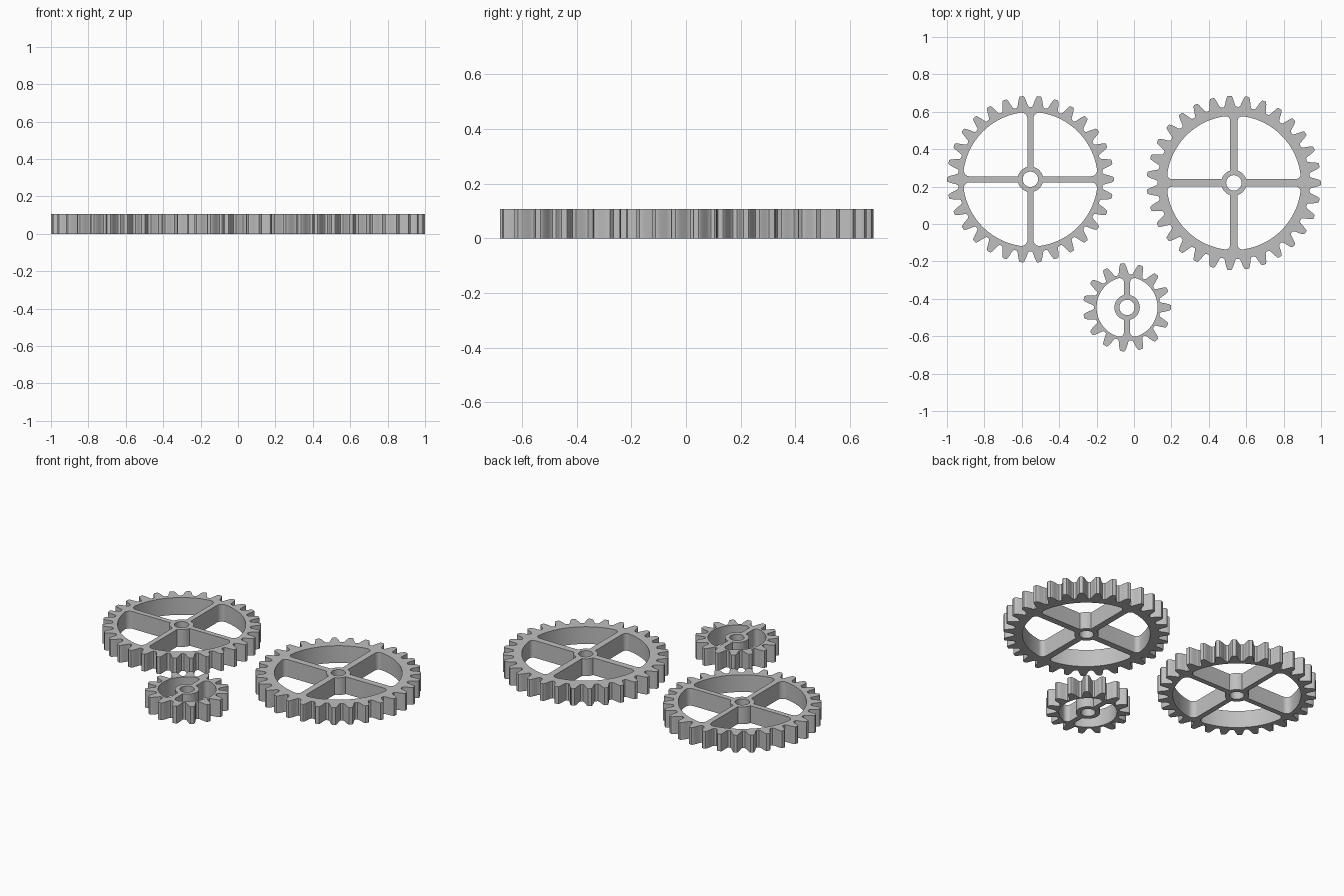
import bpy, math
from math import pi, cos, sin, sqrt

if "Cube" in bpy.data.objects:
    bpy.data.objects.remove(bpy.data.objects["Cube"])

HEIGHT = 0.107
MODULE = 0.0279
# Half a tooth: depth below the tip (in modules), half-width (fraction of pitch)
TOOTH = [(0, .10), (.12, .14), (.5, .19), (1, .245), (1.5, .295), (1.9, .345), (2.1, .41)]

steel = bpy.data.materials.new("grey_metal")
steel.diffuse_color = (0.52, 0.52, 0.52, 1)
steel.use_nodes = True
steel.node_tree.nodes["Principled BSDF"].inputs["Base Color"].default_value = steel.diffuse_color


def polar(r, a):
    return (r * cos(a), r * sin(a))


def arc(r, a0, a1, n, c=(0, 0)):
    return [(c[0] + r * cos(a0 + (a1 - a0) * i / n),
             c[1] + r * sin(a0 + (a1 - a0) * i / n)) for i in range(n + 1)]


def rotate(points, a):
    return [(x * cos(a) - y * sin(a), x * sin(a) + y * cos(a)) for x, y in points]


def toothed_outline(teeth, tip):
    pitch = 2 * pi / teeth
    half = [(tip - d * MODULE, f * pitch) for d, f in TOOTH]
    tooth = [(r, -a) for r, a in reversed(half)] + half
    return [polar(r, a + i * pitch) for i in range(teeth) for r, a in tooth]


def window(spokes, rim, hub, w, fillet):
    # Half the opening, starting beside a spoke on the x axis, then mirrored
    mid = pi / spokes
    cy = w + fillet
    cx = sqrt((rim - fillet) ** 2 - cy ** 2)
    ca = math.atan2(cy, cx)
    ha = math.asin(w / hub)
    half = arc(hub, mid, ha, 10)
    half += arc(fillet, -pi / 2, ca, 8, (cx, cy))
    half += arc(rim, ca, mid, 16)[1:]
    mirrored = [(x * cos(2 * mid) + y * sin(2 * mid), x * sin(2 * mid) - y * cos(2 * mid))
                for x, y in half]
    return half + mirrored[-2:0:-1]


def gear(name, centre, teeth, tip, rim, spokes, spoke_angle, w, fillet, hub=0.068, bore=0.041):
    outlines = [toothed_outline(teeth, tip), arc(bore, 0, 2 * pi, 40)[:-1]]
    opening = window(spokes, rim, hub, w, fillet)
    outlines += [rotate(opening, spoke_angle + i * 2 * pi / spokes) for i in range(spokes)]

    # Flat outline with holes, extruded to the gear's thickness
    curve = bpy.data.curves.new(name, 'CURVE')
    curve.dimensions = '2D'
    curve.fill_mode = 'BOTH'
    curve.extrude = HEIGHT / 2
    for pts in outlines:
        s = curve.splines.new('POLY')
        s.points.add(len(pts) - 1)
        for p, (x, y) in zip(s.points, pts):
            p.co = (x, y, 0, 1)
        s.use_cyclic_u = True
    ob = bpy.data.objects.new(name, curve)
    ob.location = (centre[0], centre[1], HEIGHT / 2)
    bpy.context.collection.objects.link(ob)
    bpy.ops.object.select_all(action='DESELECT')
    ob.select_set(True)
    bpy.context.view_layer.objects.active = ob
    bpy.ops.object.convert(target='MESH')
    ob = bpy.context.object

    # Weld caps to walls and shade
    bpy.ops.object.mode_set(mode='EDIT')
    bpy.ops.mesh.select_all(action='SELECT')
    bpy.ops.mesh.remove_doubles(threshold=0.00005)
    bpy.ops.mesh.normals_make_consistent(inside=False)
    bpy.ops.object.mode_set(mode='OBJECT')
    ob.data.materials.clear()
    ob.data.materials.append(steel)
    bpy.ops.object.shade_smooth_by_angle(angle=math.radians(30))


gear("left_gear", (-0.554, 0.239), 30, 0.446, 0.360, 4, 0, 0.016, 0.032)
gear("right_gear", (0.534, 0.220), 31, 0.466, 0.359, 4, 0, 0.020, 0.025)
gear("small_gear", (-0.037, -0.446), 15, 0.236, 0.163, 2, pi / 2, 0.016, 0.025)
